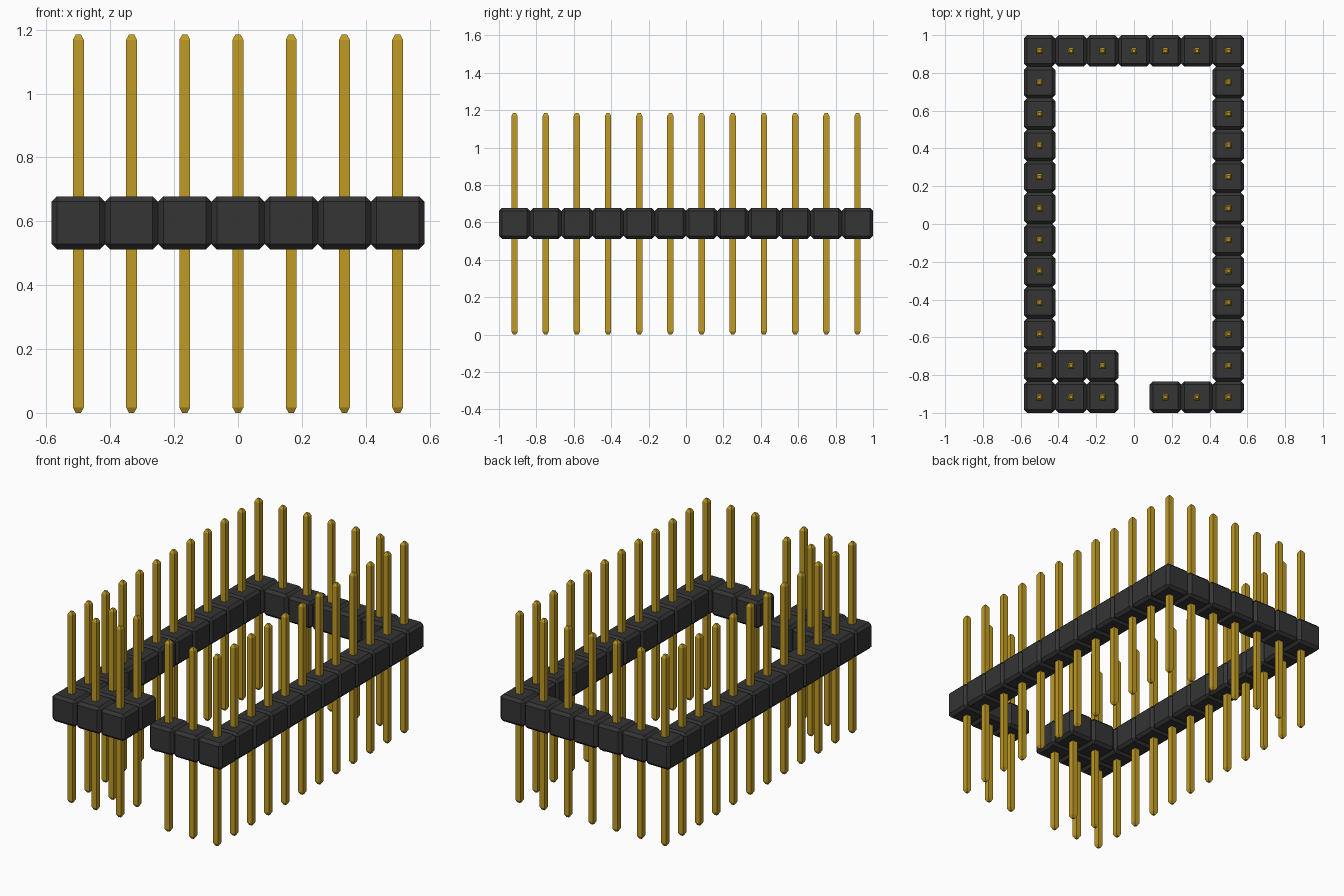
import bpy, bmesh
from mathutils import Matrix

cube = bpy.data.objects.get("Cube")
if cube:
    bpy.data.objects.remove(cube, do_unlink=True)

PITCH = 1 / 6
HEIGHT = 1.185
PIN_W, TIP_W, TIP_H = 0.034, 0.016, 0.017
BLOCK_Z, CHAMFER = 0.595, 0.017


def material(name, rgb):
    m = bpy.data.materials.new(name)
    m.use_nodes = True
    m.diffuse_color = (*rgb, 1)
    m.node_tree.nodes["Principled BSDF"].inputs["Base Color"].default_value = (*rgb, 1)
    return m


black = material("black plastic", (0.035, 0.035, 0.035))
gold = material("gold metal", (0.53, 0.33, 0.018))


def mesh_from(bm, name, mat):
    bmesh.ops.recalc_face_normals(bm, faces=bm.faces)
    me = bpy.data.meshes.new(name)
    bm.to_mesh(me)
    bm.free()
    me.materials.append(mat)
    return me


# Chamfered plastic housing, one per pin
bm = bmesh.new()
bmesh.ops.create_cube(bm, size=PITCH)
bmesh.ops.bevel(bm, geom=bm.edges[:], offset=CHAMFER, segments=1, affect='EDGES')
block_mesh = mesh_from(bm, "housing", black)

# Square pin with a tapered tip at each end
bm = bmesh.new()
bmesh.ops.create_cube(bm, size=1, matrix=Matrix.Diagonal((PIN_W, PIN_W, HEIGHT - 2 * TIP_H, 1)))
bm.normal_update()
ends = [f for f in bm.faces if abs(f.normal.z) > 0.9]
for end in ends:
    up = 1 if end.normal.z > 0 else -1
    tip = bmesh.ops.extrude_face_region(bm, geom=[end])["geom"]
    bmesh.ops.delete(bm, geom=[end], context='FACES_ONLY')
    for v in (g for g in tip if isinstance(g, bmesh.types.BMVert)):
        v.co.x *= TIP_W / PIN_W
        v.co.y *= TIP_W / PIN_W
        v.co.z += up * TIP_H
pin_mesh = mesh_from(bm, "pin", gold)


def place(name, mesh, x, y, z):
    ob = bpy.data.objects.new(name, mesh)
    ob.location = (x, y, z)
    bpy.context.collection.objects.link(ob)


# Layout: columns -3..3, rows 0..11 from the front
cells = {(c, r) for c in (-3, 3) for r in range(12)}          # side rows
cells |= {(c, 11) for c in range(-3, 4)}                      # back row
cells |= {(c, 0) for c in range(-3, 4) if c != 0}             # front row with gap
cells |= {(c, 1) for c in (-2, -1)}                           # extra inner pair

for c, r in sorted(cells):
    x, y = c * PITCH, (r - 5.5) * PITCH
    place("housing_block", block_mesh, x, y, BLOCK_Z)
    place("pin", pin_mesh, x, y, HEIGHT / 2)
